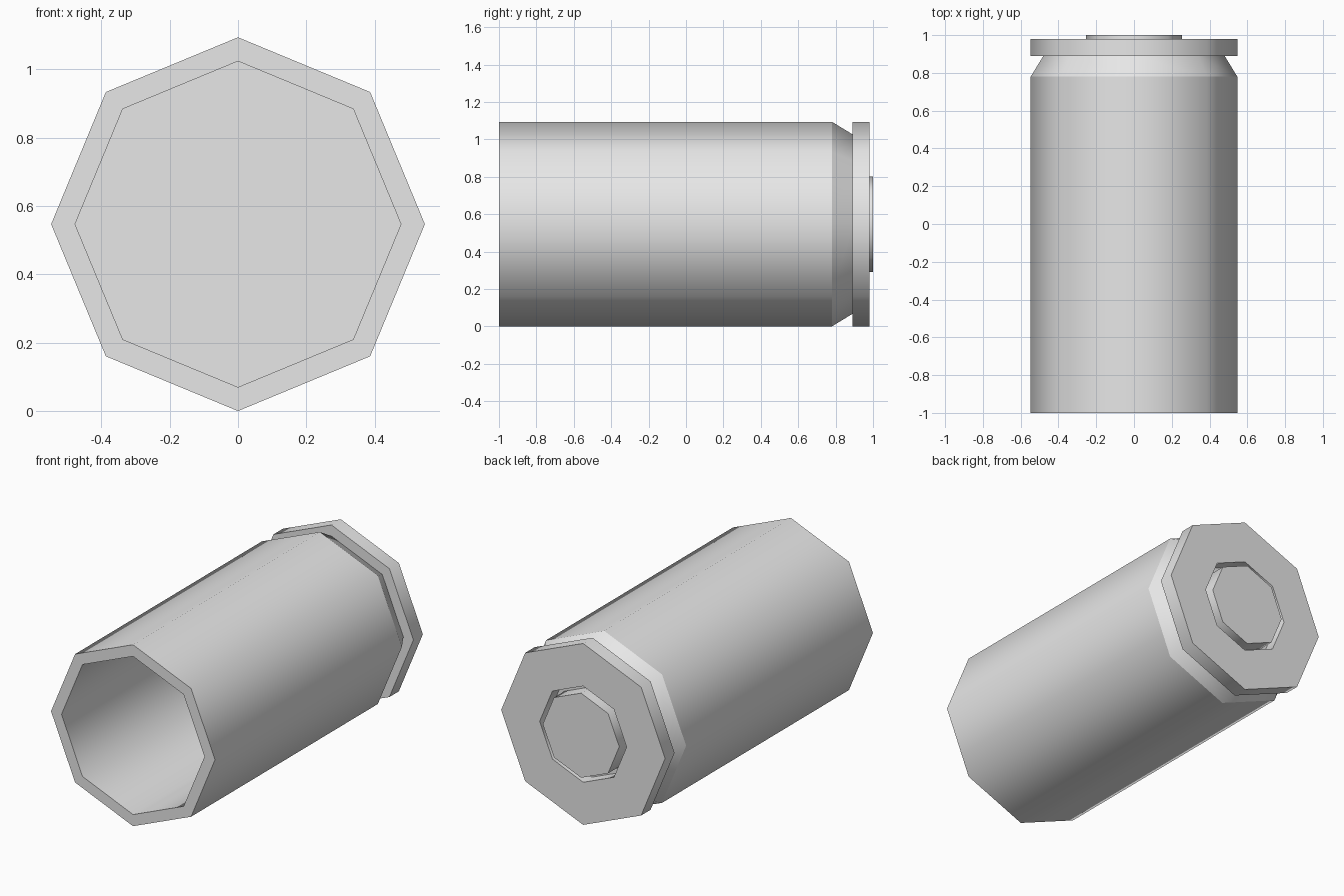
import bpy, bmesh
from math import cos, sin, tau

SIDES = 8
RADIUS = 0.547

default = bpy.data.objects.get("Cube")
if default:
    bpy.data.objects.remove(default, do_unlink=True)

grey = bpy.data.materials.new("plain grey")
grey.use_nodes = True
grey.diffuse_color = (0.8, 0.8, 0.8, 1)
grey.node_tree.nodes["Principled BSDF"].inputs["Base Color"].default_value = (0.8, 0.8, 0.8, 1)


def lathe(name, profile):
    """Turn a (y, radius) profile around the long axis, with end discs closing it."""
    bm = bmesh.new()
    rings = [[bm.verts.new((r * cos(tau * i / SIDES), y, RADIUS + r * sin(tau * i / SIDES)))
              for i in range(SIDES)] for y, r in profile]
    for a, b in zip(rings, rings[1:]):
        for i in range(SIDES):
            j = (i + 1) % SIDES
            bm.faces.new((a[i], a[j], b[j], b[i]))
    bm.faces.new(rings[0])
    bm.faces.new(rings[-1])
    bmesh.ops.recalc_face_normals(bm, faces=bm.faces)
    # Smooth around the sides, crisp along every ring
    for face in bm.faces:
        face.smooth = True
    for ring in rings:
        for i in range(SIDES):
            bm.edges.get((ring[i], ring[(i + 1) % SIDES])).smooth = False
    mesh = bpy.data.meshes.new(name)
    bm.to_mesh(mesh)
    bm.free()
    mesh.materials.append(grey)
    obj = bpy.data.objects.new(name, mesh)
    bpy.context.collection.objects.link(obj)
    return obj


# Hollow casing: bore, mouth, wall, tapered groove, rim and rear pocket
lathe("casing", [
    (0.78, 0.477), (-1, 0.477), (-1, RADIUS), (0.78, RADIUS),
    (0.89, 0.48), (0.89, RADIUS), (0.98, RADIUS),
    (0.98, 0.29), (0.90, 0.29),
])

# Raised cap sitting in the rear pocket
lathe("rear_cap", [(0.90, 0.255), (1, 0.255)])
